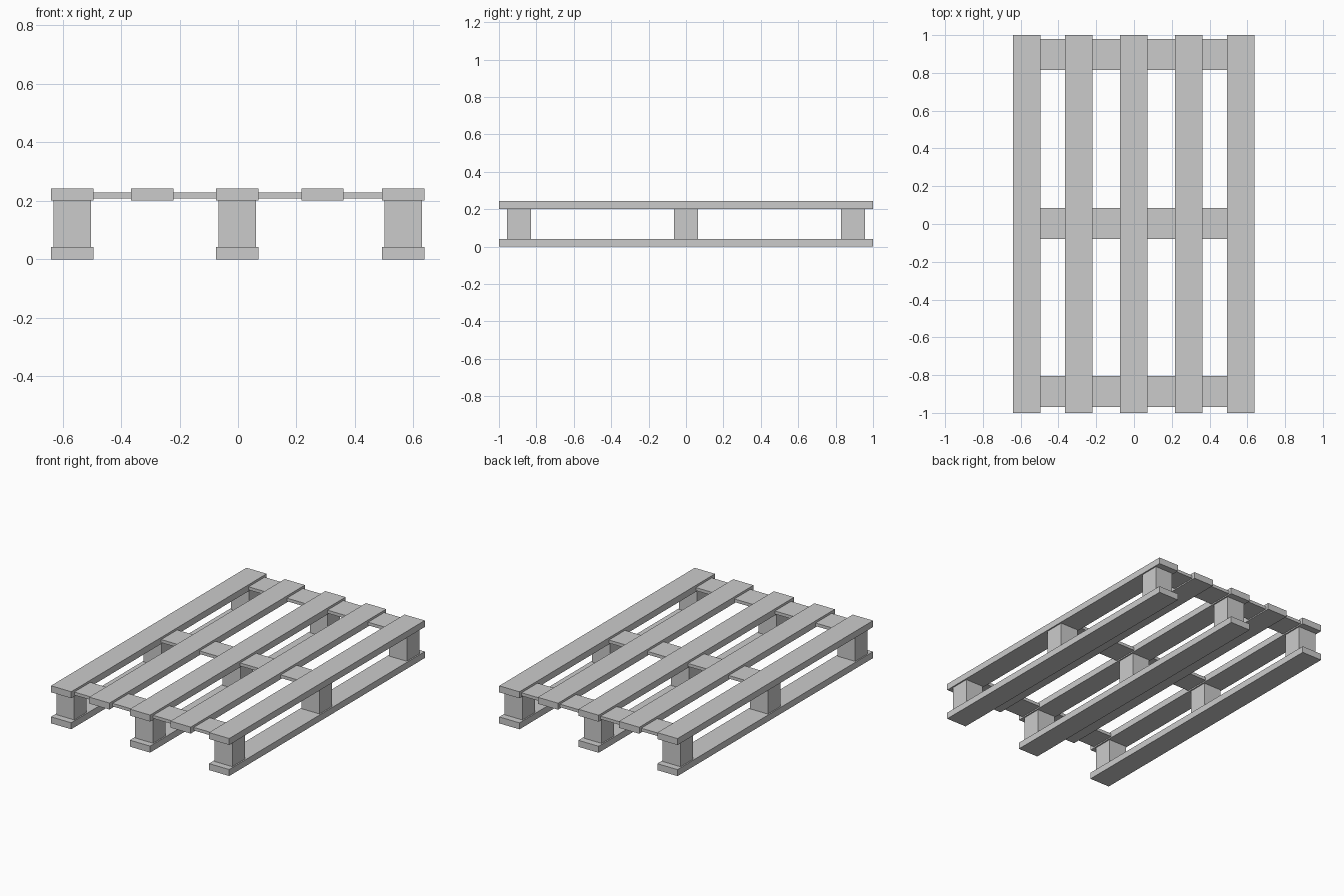
import bpy

default = bpy.data.objects.get("Cube")
if default:
    bpy.data.objects.remove(default, do_unlink=True)

# Single plain grey for all the timber
grey = bpy.data.materials.new("plain_grey")
grey.use_nodes = True
colour = (0.6, 0.6, 0.6, 1.0)
grey.diffuse_color = colour
grey.node_tree.nodes["Principled BSDF"].inputs["Base Color"].default_value = colour


def box(name, x, y, z):
    """Axis-aligned box from (min, max) pairs, with its origin at its centre."""
    spans = (x, y, z)
    bpy.ops.mesh.primitive_cube_add(size=1, location=[(a + b) / 2 for a, b in spans])
    obj = bpy.context.object
    obj.name = name
    for v in obj.data.vertices:
        v.co = [c * (b - a) for c, (a, b) in zip(v.co, spans)]
    obj.data.materials.append(grey)
    return obj


def span(centre, width):
    return (centre - width / 2, centre + width / 2)


BOARD_W, BLOCK_W, SLAT_W = 0.145, 0.128, 0.164
LENGTH = (-1.0, 1.0)
BOTTOM_Z, BLOCK_Z, SLAT_Z, TOP_Z = (0, 0.042), (0.042, 0.201), (0.209, 0.229), (0.201, 0.243)
columns = {"right": -0.567, "middle": -0.002, "left": 0.565}
rows = {"front": -0.893, "centre": 0, "back": 0.893}

# Five long deck boards
deck = {**columns, "inner_right": -0.293, "inner_left": 0.289}
for side, x in deck.items():
    box(f"deck_board_{side}", span(x, BOARD_W), LENGTH, TOP_Z)

# Three runners, each carrying three spacer blocks
for side, x in columns.items():
    box(f"bottom_runner_{side}", span(x, BOARD_W), LENGTH, BOTTOM_Z)
    for row, y in rows.items():
        box(f"block_{row}_{side}", span(x, BLOCK_W), span(y, BLOCK_W), BLOCK_Z)

# Thin cross slats let into the deck boards
for row, y in {"front": -0.886, "centre": 0.003, "back": 0.897}.items():
    box(f"cross_slat_{row}", (-0.6, 0.6), span(y, SLAT_W), SLAT_Z)
